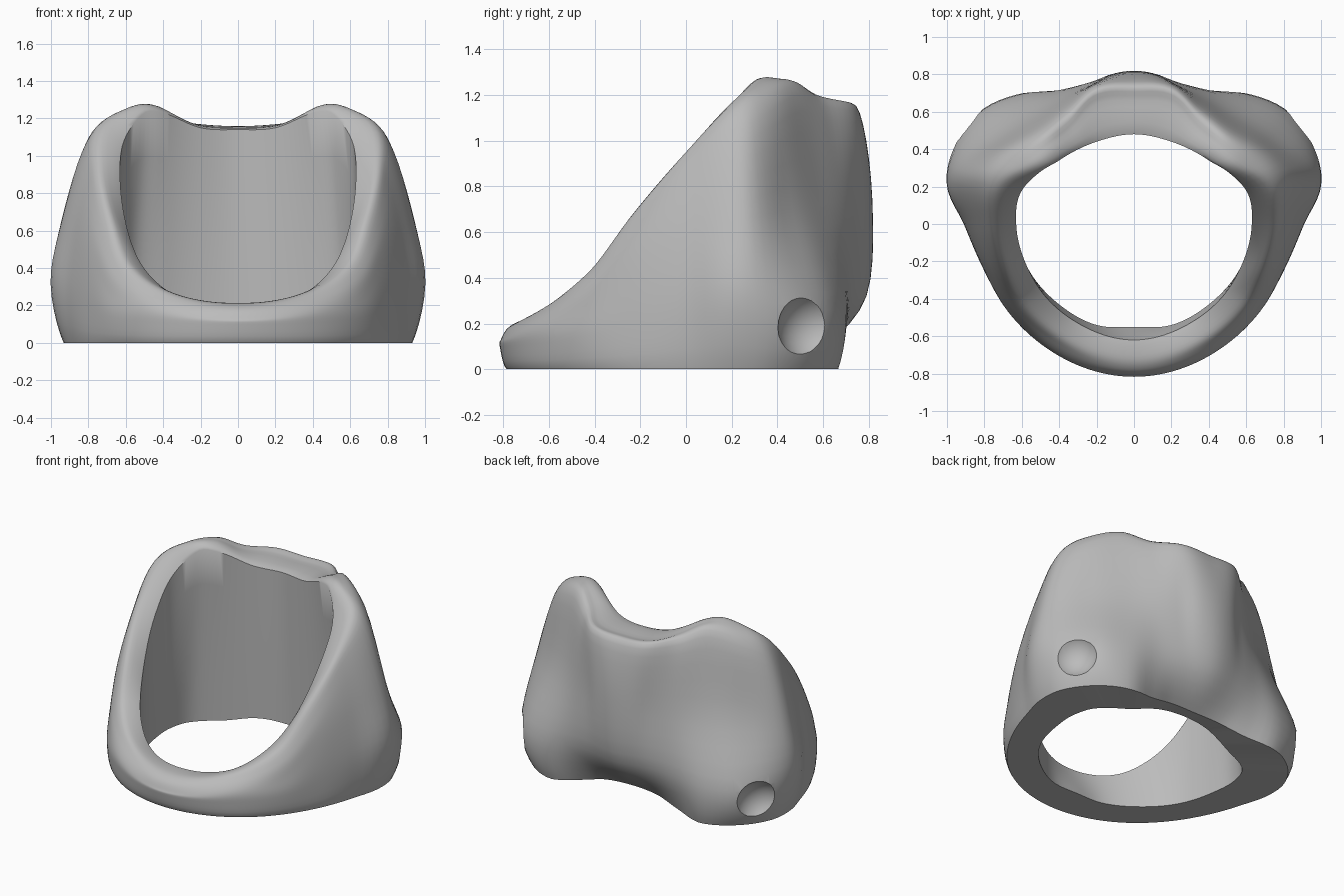
import bpy, bmesh, math
from mathutils import Vector

COLUMNS, STEPS = 144, 5

old = bpy.data.objects.get("Cube")
if old:
    bpy.data.objects.remove(old, do_unlink=True)

# Half outlines (x, y, z) running from the front centre to the back centre
inner_bottom = [(0, -.55, 0), (.2, -.54, 0), (.4, -.43, 0), (.56, -.25, 0), (.64, 0, 0), (.65, .2, 0),
                (.59, .35, 0), (.4, .43, .03), (.2, .48, .08), (0, .5, .09)]
inner_rim = [(0, -.62, .21), (.3, -.53, .24), (.48, -.38, .37), (.575, -.22, .55), (.63, 0, .87),
             (.61, .16, 1.08), (.5, .28, 1.23), (.4, .34, 1.23), (.2, .44, 1.15), (0, .48, 1.14)]
crest = [(0, -.72, .21), (.36, -.61, .27), (.59, -.42, .43), (.68, -.24, .67), (.74, 0, .95),
         (.73, .2, 1.16), (.58, .32, 1.26), (.46, .41, 1.27), (.33, .51, 1.2), (.2, .64, 1.16), (0, .66, 1.15)]
outer_rim = [(0, -.78, .18), (.4, -.65, .24), (.65, -.44, .36), (.745, -.25, .57), (.8, 0, .86),
             (.835, .23, 1.02), (.77, .32, 1.1), (.52, .49, 1.2), (.36, .61, 1.15), (.2, .74, 1.13), (0, .76, 1.12)]
middle = [(0, -.81, .13), (.43, -.68, .18), (.68, -.44, .26), (.78, -.25, .42), (.87, 0, .6),
          (.945, .23, .65), (.91, .32, .67), (.74, .46, .7), (.5, .605, .72), (.25, .735, .75),
          (.13, .795, .75), (0, .815, .75)]
belly = [(0, -.815, .1), (.44, -.68, .11), (.68, -.46, .14), (.81, -.23, .2), (.91, 0, .28),
         (1, .2, .32), (.97, .39, .29), (.82, .6, .26), (.62, .69, .27), (.4, .715, .3), (.22, .75, .32), (0, .79, .32)]
outer_bottom = [(0, -.785, 0), (.43, -.66, 0), (.66, -.45, 0), (.79, -.24, 0), (.88, 0, 0), (.93, .2, 0),
                (.91, .38, 0), (.77, .57, 0), (.57, .665, 0), (.38, .63, .03), (.2, .6, .07), (0, .59, .08)]


def spline(p, q, r, s, t):
    """Smooth curve from q to r."""
    return q + (r - p) * (t / 2) + (p - q * 2.5 + r * 2 - s / 2) * t**2 + ((q - r) * 1.5 + (s - p) / 2) * t**3


def outline_point(outline, angle):
    """Point of an outline at an angle from the front, with smooth radius and height."""
    keys = [(math.atan2(x, -y), Vector((math.hypot(x, y), z))) for x, y, z in outline]
    keys = [(-keys[1][0], keys[1][1])] + keys + [(2 * math.pi - keys[-2][0], keys[-2][1])]
    a = min(abs(angle), math.pi)
    i = next(k for k in range(1, len(keys) - 2) if a <= keys[k + 1][0] + 1e-6)
    (t0, p0), (t1, p1), (t2, p2), (t3, p3) = keys[i - 1:i + 3]
    span = t2 - t1
    m1, m2 = (p2 - p0) * (span / (t2 - t0)), (p3 - p1) * (span / (t3 - t1))
    radius, z = spline(p2 - m1 * 2, p1, p2, p1 + m2 * 2, (a - t1) / span)
    return Vector((radius * math.sin(angle), -radius * math.cos(angle), max(z, 0)))


def column(angle):
    """Cross-section of the wall, from the inside bottom over the rim to the outside bottom."""
    pts = [outline_point(o, angle) for o in
           (inner_bottom, inner_rim, crest, outer_rim, middle, belly, outer_bottom)]
    section = [pts[0].lerp(pts[1], s / STEPS) for s in range(STEPS)]
    pts.append(pts[-1] * .9)  # tucks the lower edge under
    for i in range(1, len(pts) - 2):
        before = pts[1].lerp(pts[0], .1) if i == 1 else pts[i - 1]
        section += [spline(before, pts[i], pts[i + 1], pts[i + 2], s / STEPS) for s in range(STEPS)]
    return section + [pts[-2]]


# Body: the sections joined all the way round, with a base that arches up at the back
bm = bmesh.new()
rows = [[bm.verts.new(p) for p in column(-math.pi + 2 * math.pi * c / COLUMNS)] for c in range(COLUMNS)]
for c in range(COLUMNS):
    a, b = rows[c], rows[(c + 1) % COLUMNS]
    for k in range(len(a)):
        n = (k + 1) % len(a)
        bm.faces.new((a[k], b[k], b[n], a[n]))
bmesh.ops.recalc_face_normals(bm, faces=bm.faces)
mesh = bpy.data.meshes.new("ring_body")
bm.to_mesh(mesh)
bm.free()
body = bpy.data.objects.new("ring_body", mesh)
bpy.context.collection.objects.link(body)

grey = bpy.data.materials.new("plain_grey")
grey.use_nodes = True
grey.diffuse_color = (.5, .5, .5, 1)
grey.node_tree.nodes["Principled BSDF"].inputs["Base Color"].default_value = (.5, .5, .5, 1)
mesh.materials.append(grey)

# Round dimples low on both rear corners
for side in (-1, 1):
    bpy.ops.mesh.primitive_uv_sphere_add(segments=32, ring_count=16, radius=.17,
                                         location=(side * .98, .57, .18))
    cutter = bpy.context.object
    cutter.name = "dimple_cutter"
    cutter.hide_render = True
    cutter.data.materials.append(grey)
    cut = body.modifiers.new("dimple", 'BOOLEAN')
    cut.operation, cut.solver, cut.object = 'DIFFERENCE', 'EXACT', cutter
    bpy.context.view_layer.objects.active = body
    bpy.ops.object.modifier_apply(modifier=cut.name)
    bpy.data.objects.remove(cutter, do_unlink=True)

bpy.ops.object.select_all(action='DESELECT')
body.select_set(True)
bpy.context.view_layer.objects.active = body
bpy.ops.object.shade_smooth_by_angle(angle=math.radians(45))
